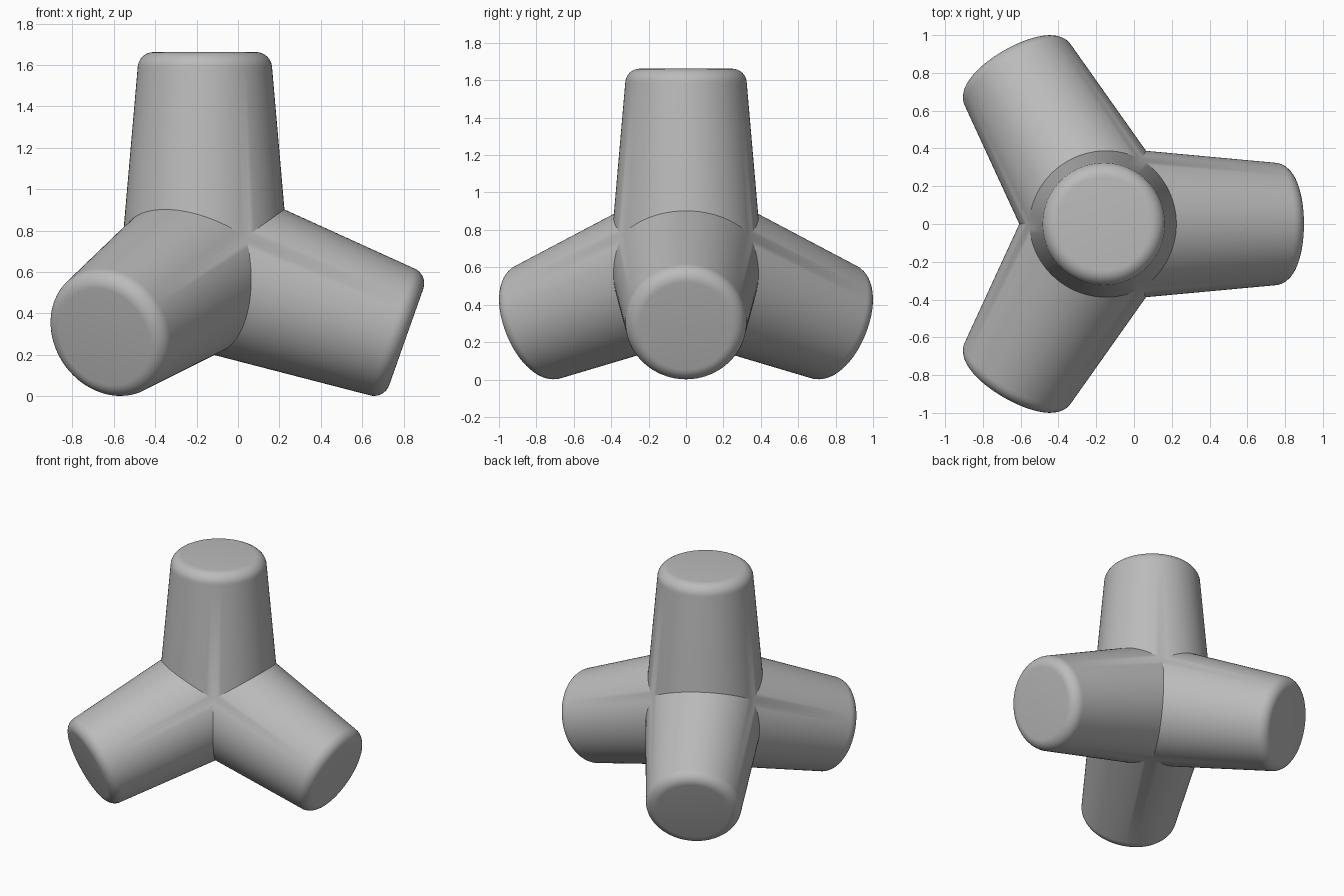
import bpy
import bmesh
from math import acos, cos, pi, radians, sin
from mathutils import Matrix, Vector

cube = bpy.data.objects.get("Cube")
if cube:
    bpy.data.objects.remove(cube)

HUB = Vector((-0.16, 0, 0.63))   # point where the four leg axes meet
LENGTH = 1.032
TIP_RADIUS, HUB_RADIUS = 0.325, 0.408
ROUND = 0.078
SEGMENTS = 96
TILT = acos(-1 / 3)              # angle between any two legs

# Single concrete colour
concrete = bpy.data.materials.new("concrete grey")
concrete.use_nodes = True
colour = (0.5, 0.5, 0.5, 1)
concrete.diffuse_color = colour
concrete.node_tree.nodes["Principled BSDF"].inputs["Base Color"].default_value = colour


def add_leg(bm):
    """Upright tapered leg with a rounded tip, mitred against its neighbours."""
    profile = [(HUB_RADIUS, 0)]
    for i in range(9):
        a = pi / 2 * i / 8
        profile.append((TIP_RADIUS - ROUND + ROUND * cos(a),
                        LENGTH - ROUND + ROUND * sin(a)))
    profile.append((0, LENGTH))
    verts = [bm.verts.new((r, 0, z)) for r, z in profile]
    edges = [bm.edges.new(pair) for pair in zip(verts, verts[1:])]
    bmesh.ops.spin(bm, geom=verts + edges, cent=(0, 0, 0), axis=(0, 0, 1),
                   angle=2 * pi, steps=SEGMENTS, use_duplicate=False)
    bmesh.ops.remove_doubles(bm, verts=bm.verts[:], dist=0.0001)

    # Cut along the planes halfway to each neighbouring leg
    for k in range(3):
        a = k * 2 * pi / 3
        neighbour = Vector((sin(TILT) * cos(a), sin(TILT) * sin(a), cos(TILT)))
        bmesh.ops.bisect_plane(bm, geom=bm.verts[:] + bm.edges[:] + bm.faces[:],
                               plane_co=(0, 0, 0),
                               plane_no=Vector((0, 0, 1)) - neighbour,
                               clear_inner=True)


# Upright leg plus three turned copies, welded at the mitres
bm = bmesh.new()
add_leg(bm)
upright = bm.verts[:] + bm.edges[:] + bm.faces[:]
for k in range(3):
    turn = (Matrix.Rotation(k * 2 * pi / 3, 4, "Z")
            @ Matrix.Rotation(TILT, 4, "Y") @ Matrix.Rotation(pi, 4, "Z"))
    copy = bmesh.ops.duplicate(bm, geom=upright)["geom"]
    bmesh.ops.transform(bm, matrix=turn,
                        verts=[v for v in copy if isinstance(v, bmesh.types.BMVert)])
bmesh.ops.remove_doubles(bm, verts=bm.verts[:], dist=0.0005)
bmesh.ops.recalc_face_normals(bm, faces=bm.faces[:])

mesh = bpy.data.meshes.new("four_legged_block")
bm.to_mesh(mesh)
bm.free()
mesh.materials.append(concrete)
block = bpy.data.objects.new("four_legged_block", mesh)
block.location = HUB
bpy.context.collection.objects.link(block)

# Smooth legs with crisp mitre seams
bpy.context.view_layer.objects.active = block
block.select_set(True)
bpy.ops.object.shade_smooth_by_angle(angle=radians(30))
